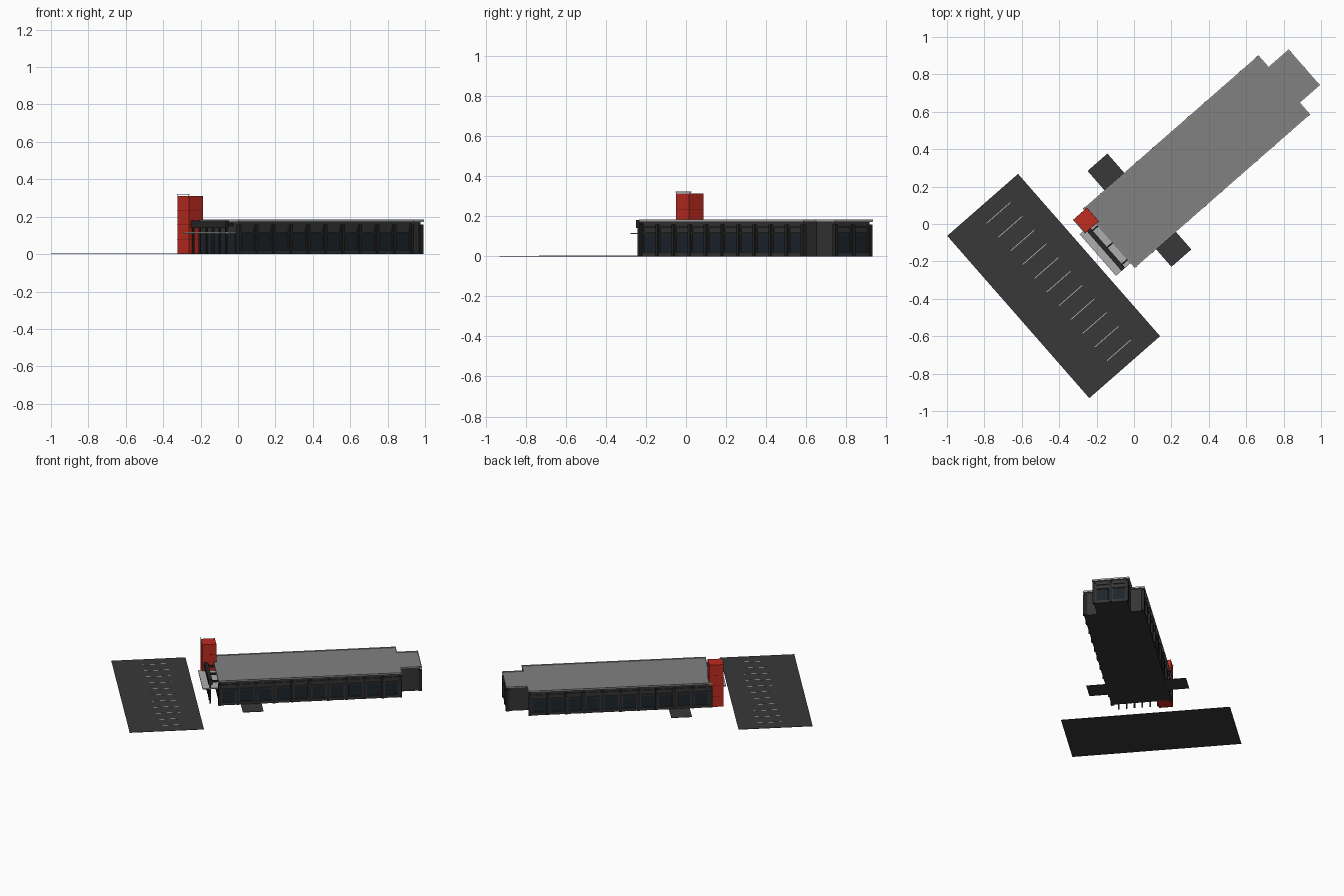
import bpy, bmesh, math
from mathutils import Matrix, Vector

if "Cube" in bpy.data.objects:
    bpy.data.objects.remove(bpy.data.objects["Cube"])

# the whole site is turned about z; parts are laid out in local u (length), v (width)
ROT = Matrix.Rotation(math.radians(41.2), 4, 'Z')


def mat(name, r, g, b):
    m = bpy.data.materials.new(name)
    m.diffuse_color = (r, g, b, 1)
    m.use_nodes = True
    m.node_tree.nodes["Principled BSDF"].inputs["Base Color"].default_value = m.diffuse_color
    return m


DARK = mat("dark_wall", 0.035, 0.035, 0.037)
TRIM = mat("dark_trim", 0.02, 0.02, 0.022)
GLASS = mat("glass", 0.012, 0.018, 0.024)
ROOF = mat("roof_grey", 0.22, 0.22, 0.22)
LIGHT = mat("light_grey", 0.42, 0.42, 0.42)
RED = mat("red_panel", 0.52, 0.025, 0.015)
ASPHALT = mat("asphalt", 0.04, 0.04, 0.042)
WHITE = mat("white_paint", 0.7, 0.7, 0.7)


def finish(name, bm, material):
    bmesh.ops.recalc_face_normals(bm, faces=bm.faces)
    me = bpy.data.meshes.new(name)
    bm.to_mesh(me)
    bm.free()
    me.materials.append(material)
    ob = bpy.data.objects.new(name, me)
    ob.matrix_world = ROT
    bpy.context.collection.objects.link(ob)
    return ob


def boxes(name, items, material):
    """items: (u0, u1, v0, v1, z0, z1)"""
    bm = bmesh.new()
    for u0, u1, v0, v1, z0, z1 in items:
        m = Matrix.Translation(((u0 + u1) / 2, (v0 + v1) / 2, (z0 + z1) / 2)) @ \
            Matrix.Diagonal((abs(u1 - u0), abs(v1 - v0), z1 - z0, 1))
        bmesh.ops.create_cube(bm, size=1, matrix=m)
    return finish(name, bm, material)


def prism(name, outline, z0, z1, material):
    bm = bmesh.new()
    f = bm.faces.new([bm.verts.new((u, v, z0)) for u, v in outline])
    ext = bmesh.ops.extrude_face_region(bm, geom=[f])
    bmesh.ops.translate(bm, vec=(0, 0, z1 - z0),
                        verts=[g for g in ext['geom'] if isinstance(g, bmesh.types.BMVert)])
    return finish(name, bm, material)


def plan(d):
    """building outline shrunk by d"""
    return [(-0.15 + d, -0.177 + d), (1.093 - d, -0.177 + d), (1.093 - d, -0.094 + d),
            (1.235 - d, -0.094 + d), (1.235 - d, 0.156 - d), (1.093 - d, 0.156 - d),
            (1.093 - d, 0.238 - d), (-0.15 + d, 0.238 - d)]


# main hall and roof
prism("hall_walls", plan(0.011), 0, 0.172, DARK)
prism("roof_slab", plan(0.0), 0.172, 0.178, ROOF)
o = plan(0.0)
rim = []
for (a, b), (c, d) in zip(o, o[1:] + o[:1]):
    rim.append((min(a, c) - 0.002, max(a, c) + 0.002,
                min(b, d) - 0.002, max(b, d) + 0.002, 0.174, 0.184))
boxes("roof_rim", rim, LIGHT)

# wall bays: pilasters, window panes, frames and headers
posts, panes, frames = [], [], []


def bay_wall(place, start, end, n):
    """place(a0, a1, d0, d1) maps along/outward distances to a plan rectangle"""
    w = (end - start) / n
    for i in range(n + 1):
        c = start + i * w
        posts.append(place(c - 0.009, c + 0.009, -0.01, 0.014) + (0, 0.158))
    for i in range(n):
        a, b = start + i * w + 0.009, start + (i + 1) * w - 0.009
        panes.append(place(a + 0.008, b - 0.008, -0.01, 0.002) + (0.022, 0.108))
        frames.append(place(a, b, -0.01, 0.008) + (0.0, 0.02))
        frames.append(place(a, b, -0.01, 0.008) + (0.11, 0.118))
        frames.append(place(a, b, -0.01, 0.006) + (0.142, 0.15))
        for s, t in ((a, a + 0.007), (b - 0.007, b)):
            frames.append(place(s, t, -0.01, 0.006) + (0.02, 0.142))


bay_wall(lambda a, b, c, d: (a, b, -0.166 - d, -0.166 - c), -0.143, 1.084, 10)
bay_wall(lambda a, b, c, d: (a, b, 0.227 + c, 0.227 + d), -0.143, 1.084, 10)
bay_wall(lambda a, b, c, d: (1.224 + c, 1.224 + d, a, b), -0.083, 0.145, 2)
boxes("wall_pilasters", posts, TRIM)
boxes("window_panes", panes, GLASS)
boxes("window_frames", frames, DARK)

# glazed entrance with canopy, posts and fascia beam
boxes("entrance_glass", [(-0.144, -0.135, -0.14, 0.135, 0.005, 0.108)], GLASS)
boxes("entrance_canopy", [(-0.255, -0.139, -0.145, 0.15, 0.11, 0.117)], LIGHT)
boxes("entrance_fascia", [(-0.215, -0.190, -0.143, 0.14, 0.14, 0.18)], TRIM)
boxes("fascia_brackets", [(-0.205, -0.139, v - 0.004, v + 0.004, 0.15, 0.165)
                          for v in (-0.12, 0, 0.12)], TRIM)
boxes("entrance_posts", [(-0.207, -0.197, -0.135 + i * 0.0535 - 0.005,
                          -0.135 + i * 0.0535 + 0.005, 0, 0.145) for i in range(6)], TRIM)

# red corner tower with panel joints and top rail
boxes("tower", [(-0.229, -0.132, 0.135, 0.231, 0, 0.312)], RED)
boxes("tower_joints", [(-0.2295, -0.1315, 0.1345, 0.2315, z, z + 0.0015)
                       for z in (0.078, 0.156, 0.234)], mat("dark_red", 0.2, 0.01, 0.008))
boxes("tower_rail", [(-0.231, -0.226, 0.133, 0.233, 0.318, 0.322)], LIGHT)
boxes("tower_rail_stubs", [(-0.230, -0.227, v, v + 0.003, 0.31, 0.319)
                           for v in (0.137, 0.226)], LIGHT)

# parking lot, bay lines and side door pads
boxes("parking_lot", [(-0.793, -0.290, -0.543, 0.610, 0, 0.002)], ASPHALT)
boxes("parking_lines", [(-0.591, -0.422, 0.522 - i * 0.0977 - 0.0018,
                         0.522 - i * 0.0977 + 0.0018, 0.001, 0.003) for i in range(11)], WHITE)
boxes("side_pads", [(0, 0.141, -0.304, -0.166, 0, 0.002),
                    (0, 0.141, 0.227, 0.377, 0, 0.002)], ASPHALT)
